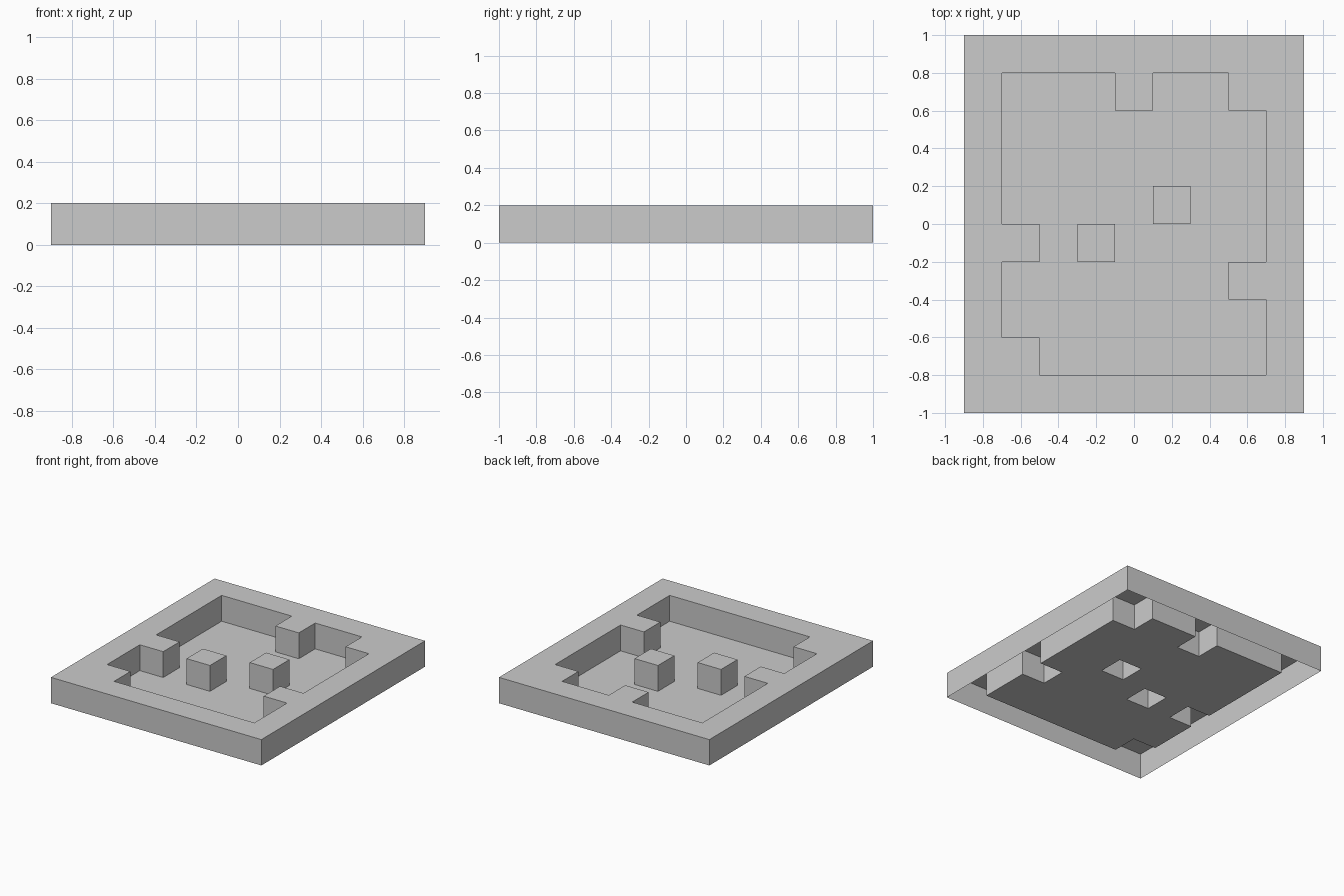
import bpy, bmesh

if "Cube" in bpy.data.objects:
    bpy.data.objects.remove(bpy.data.objects["Cube"])

CELL = 0.2
HEIGHT = 0.2
# Floor plan seen from above: # wall, o pillar, . floor
PLAN = [
    "#########",
    "#...#..##",
    "#.......#",
    "#.......#",
    "#....o..#",
    "##.o....#",
    "#......##",
    "#.......#",
    "##......#",
    "#########",
]


def cells(mark):
    rows = PLAN[::-1]
    return {(c, r) for r, row in enumerate(rows) for c, ch in enumerate(row) if ch == mark}


def build(name, group, z, sides):
    """Flat top over each cell, plus optional side walls; underside stays open."""
    bm = bmesh.new()

    def quad(points):
        bm.faces.new([bm.verts.new(p) for p in points])

    h = CELL / 2
    for c, r in sorted(group):
        x = (c - (len(PLAN[0]) - 1) / 2) * CELL
        y = (r - (len(PLAN) - 1) / 2) * CELL
        quad([(x - h, y - h, z), (x + h, y - h, z), (x + h, y + h, z), (x - h, y + h, z)])
        if not sides:
            continue
        for dx, dy in ((1, 0), (0, 1), (-1, 0), (0, -1)):
            if (c + dx, r + dy) in group:
                continue
            ax, ay = x + h * (dx + dy), y + h * (dy - dx)
            bx, by = x + h * (dx - dy), y + h * (dy + dx)
            quad([(ax, ay, 0), (bx, by, 0), (bx, by, z), (ax, ay, z)])
    bmesh.ops.remove_doubles(bm, verts=bm.verts[:], dist=1e-4)
    mesh = bpy.data.meshes.new(name)
    bm.to_mesh(mesh)
    bm.free()
    bpy.context.collection.objects.link(bpy.data.objects.new(name, mesh))


# Sunken floor, surrounding wall with its notches, free-standing pillars
build("floor", cells("."), 0.0, False)
build("surrounding_wall", cells("#"), HEIGHT, True)
build("pillars", cells("o"), HEIGHT, True)
